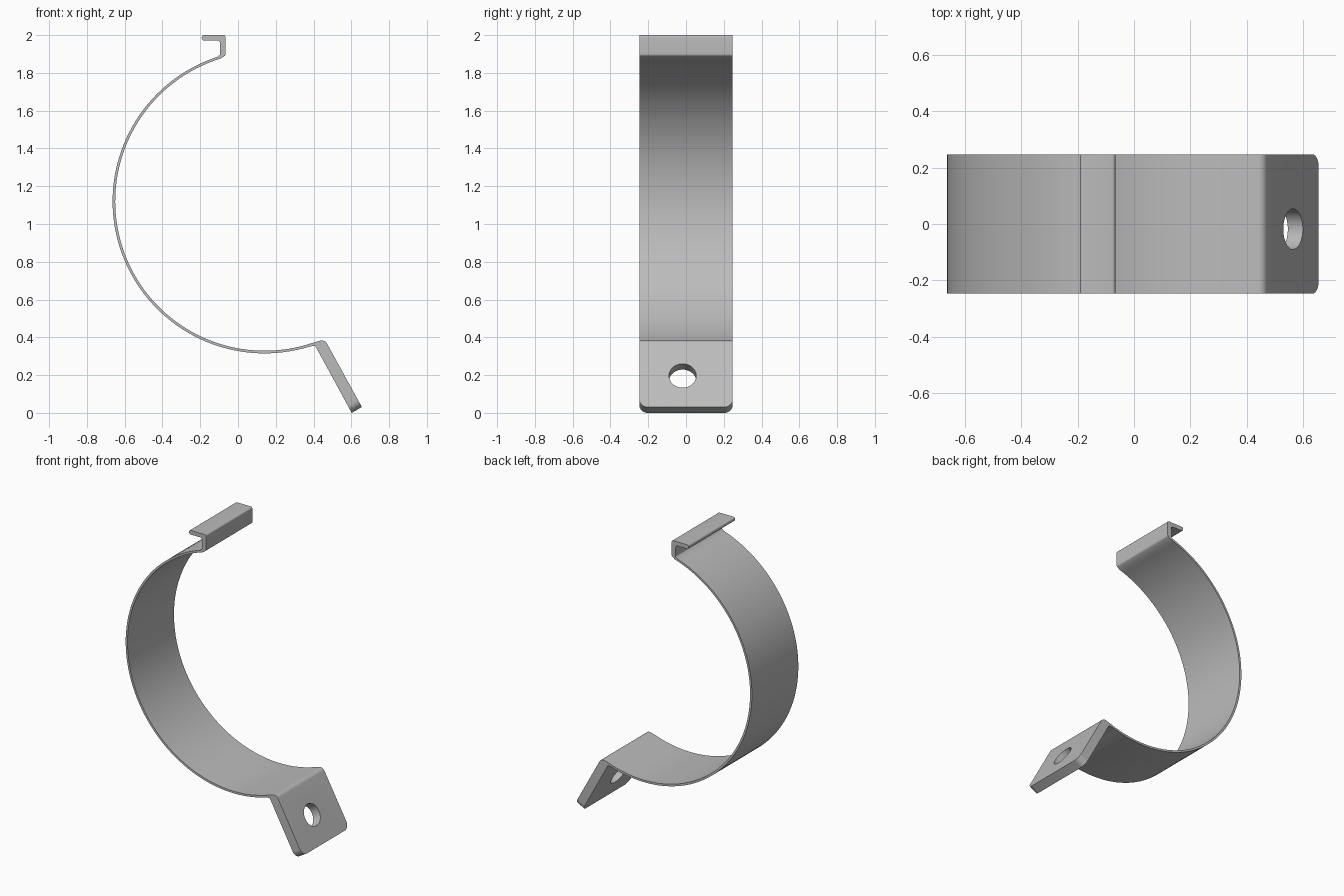
import bpy, bmesh, math
from mathutils import Vector

if "Cube" in bpy.data.objects:
    bpy.data.objects.remove(bpy.data.objects["Cube"], do_unlink=True)

HALF_WIDTH = 0.247
CENTRE = Vector((0.141, 1.12))
R_OUT, R_IN = 0.805, 0.791

steel = bpy.data.materials.new("grey steel")
steel.use_nodes = True
grey = (0.5, 0.5, 0.5, 1)
steel.diffuse_color = grey
steel.node_tree.nodes["Principled BSDF"].inputs["Base Color"].default_value = grey


def arc(radius, start, end, steps=72):
    angles = [math.radians(start + (end - start) * i / steps) for i in range(steps + 1)]
    return [CENTRE + radius * Vector((math.cos(a), math.sin(a))) for a in angles]


def fillet(before, corner, after, radius, steps=6):
    """Round one corner of the profile."""
    u, v = (before - corner).normalized(), (after - corner).normalized()
    half = u.angle(v) / 2
    centre = corner + (u + v).normalized() * radius / math.sin(half)
    reach = radius / math.tan(half)
    a, b = corner + u * reach - centre, corner + v * reach - centre
    turn = math.atan2(a.x * b.y - a.y * b.x, a.dot(b))
    start = math.atan2(a.y, a.x)
    return [centre + radius * Vector((math.cos(start + turn * i / steps),
                                      math.sin(start + turn * i / steps)))
            for i in range(steps + 1)]


def rounded(points):
    """Turn (x, z, radius) corners into a path; the end points stay as they are."""
    p = [Vector(q[:2]) for q in points]
    path = []
    for i in range(1, len(p) - 1):
        r = points[i][2]
        path += fillet(p[i - 1], p[i], p[i + 1], r) if r else [p[i]]
    return path


# Thin band: outer and inner arcs
outer = arc(R_OUT, 108, 287.5)
inner = arc(R_IN, 289, 107)

# Thick screw tab, sloping down at the free end
down = Vector((0.5, -0.866))
across = Vector((0.866, 0.5)) * 0.062
tip = Vector((0.602, 0.0))
tip_front = tip + across
tab = rounded([(*outer[-1], 0), (0.409, 0.355, 0.015), (*tip, 0),
               (*tip_front, 0), (0.459, 0.389, 0.03), (*inner[0], 0)])

# Hook lip at the upper end
hook = rounded([(*inner[-1], 0), (-0.066, 1.893, 0.015), (-0.066, 2.0, 0.012),
                (-0.192, 2.0, 0.012), (-0.192, 1.972, 0.012),
                (-0.095, 1.972, 0.016), (-0.095, 1.897, 0.008), (*outer[0], 0)])

# Extrude the profile across the width
bm = bmesh.new()
verts = [bm.verts.new((p.x, -HALF_WIDTH, p.y)) for p in outer + tab + inner + hook]
face = bm.faces.new(verts)
new = bmesh.ops.extrude_face_region(bm, geom=[face])["geom"]
bmesh.ops.translate(bm, vec=(0, 2 * HALF_WIDTH, 0),
                    verts=[g for g in new if isinstance(g, bmesh.types.BMVert)])

# Round the two lower corners of the tab
corners = [e for e in bm.edges
           if max(v.co.z for v in e.verts) < 0.05
           and abs(e.verts[0].co.y - e.verts[1].co.y) < 0.001]
bmesh.ops.bevel(bm, geom=corners, offset=0.045, segments=8, profile=0.5, affect='EDGES')
bmesh.ops.recalc_face_normals(bm, faces=bm.faces[:])
mesh = bpy.data.meshes.new("clamp_band")
bm.to_mesh(mesh)
bm.free()
band = bpy.data.objects.new("clamp_band", mesh)
bpy.context.collection.objects.link(band)
mesh.materials.append(steel)

# Screw hole through the tab
middle = tip + across / 2 - down * 0.189
bpy.ops.mesh.primitive_cylinder_add(vertices=48, radius=0.072, depth=0.2,
                                    location=(middle.x, -0.018, middle.y),
                                    rotation=(0, math.radians(60), 0))
cutter = bpy.context.object
cutter.name = "hole_cutter"
cutter.data.materials.append(steel)
cut = band.modifiers.new("screw_hole", 'BOOLEAN')
cut.operation = 'DIFFERENCE'
cut.solver = 'EXACT'
cut.object = cutter

bpy.ops.object.select_all(action='DESELECT')
band.select_set(True)
bpy.context.view_layer.objects.active = band
bpy.ops.object.modifier_apply(modifier=cut.name)
bpy.data.objects.remove(cutter, do_unlink=True)
bpy.ops.object.shade_smooth_by_angle(angle=math.radians(30))
